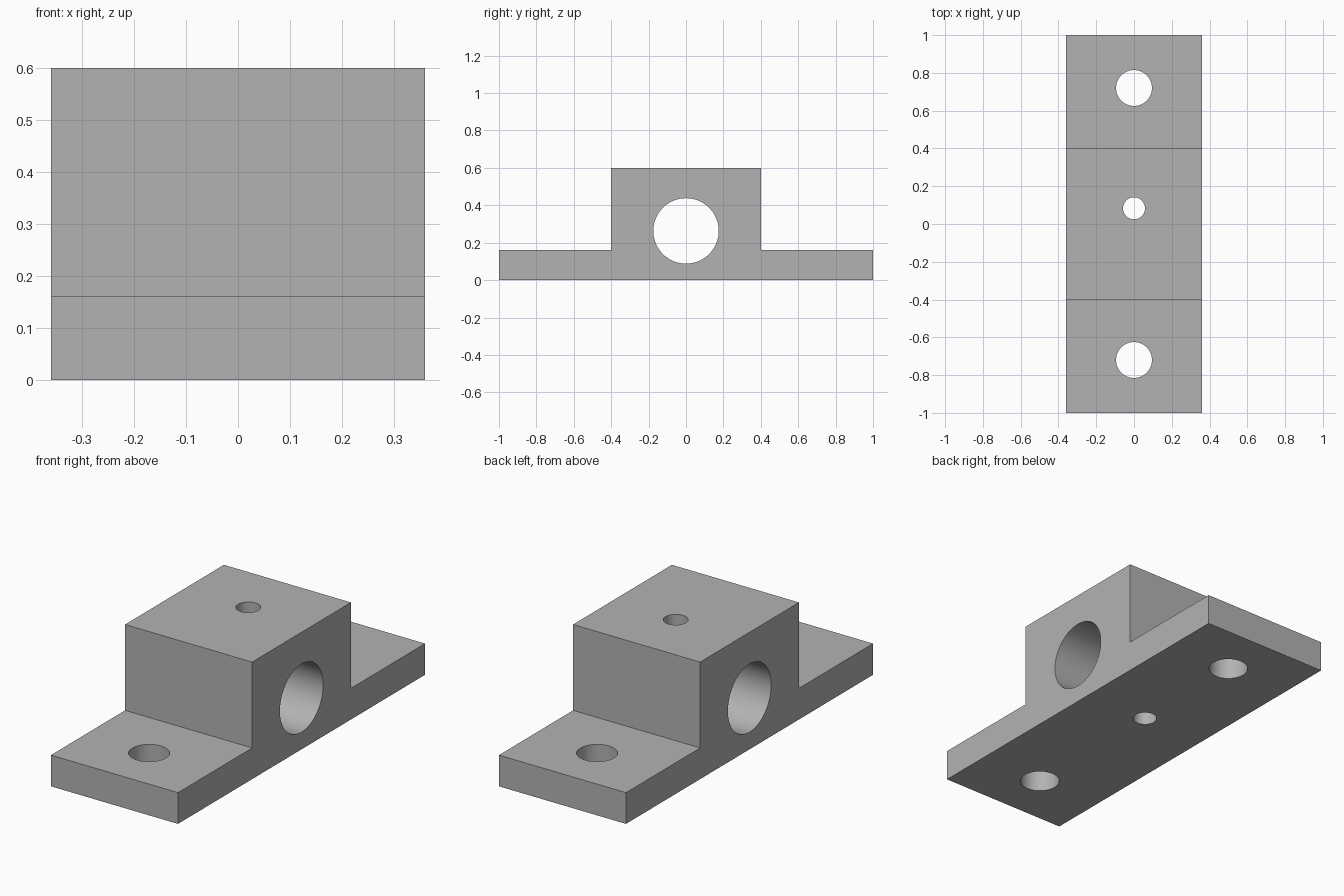
import bpy
import bmesh
import math

cube = bpy.data.objects.get("Cube")
if cube:
    bpy.data.objects.remove(cube, do_unlink=True)

HALF_WIDTH = 0.36
BASE_TOP = 0.16
BLOCK_TOP = 0.6
BLOCK_HALF = 0.4

grey = bpy.data.materials.new("plain_grey")
grey.use_nodes = True
colour = (0.45, 0.45, 0.45, 1)
grey.diffuse_color = colour
grey.node_tree.nodes["Principled BSDF"].inputs["Base Color"].default_value = colour

# Bearing block: stepped side profile extruded across the width
half = [(1, 0), (1, BASE_TOP), (BLOCK_HALF, BASE_TOP), (BLOCK_HALF, BLOCK_TOP)]
profile = half + [(-y, z) for y, z in reversed(half)]
bm = bmesh.new()
face = bm.faces.new([bm.verts.new((-HALF_WIDTH, y, z)) for y, z in profile])
extruded = bmesh.ops.extrude_face_region(bm, geom=[face])["geom"]
moved = [v for v in extruded if isinstance(v, bmesh.types.BMVert)]
bmesh.ops.translate(bm, verts=moved, vec=(2 * HALF_WIDTH, 0, 0))
bmesh.ops.recalc_face_normals(bm, faces=bm.faces)
mesh = bpy.data.meshes.new("bearing_block")
bm.to_mesh(mesh)
bm.free()
mesh.materials.append(grey)
block = bpy.data.objects.new("bearing_block", mesh)
bpy.context.collection.objects.link(block)


def drill(name, radius, location, rotation=(0, 0, 0)):
    """Cut a round through hole in the block."""
    bpy.ops.mesh.primitive_cylinder_add(
        vertices=64, radius=radius, depth=2, location=location, rotation=rotation)
    cutter = bpy.context.object
    cutter.name = name + "_cutter"
    cutter.hide_render = True
    cutter.data.materials.append(grey)
    mod = block.modifiers.new(name, "BOOLEAN")
    mod.operation = "DIFFERENCE"
    mod.solver = "EXACT"
    mod.object = cutter
    bpy.context.view_layer.objects.active = block
    bpy.ops.object.modifier_apply(modifier=name)
    bpy.data.objects.remove(cutter, do_unlink=True)


# Shaft bore, set screw hole and the two mounting holes
drill("shaft_bore", 0.175, (0, 0, 0.263), (0, math.pi / 2, 0))
drill("set_screw_hole", 0.058, (0, 0.083, 0.3))
for side, y in (("front", -0.72), ("back", 0.72)):
    drill(side + "_mounting_hole", 0.095, (0, y, 0.1))

# Smooth hole walls, crisp edges
bpy.ops.object.select_all(action="DESELECT")
block.select_set(True)
bpy.context.view_layer.objects.active = block
bpy.ops.object.shade_smooth_by_angle(angle=math.radians(30))
